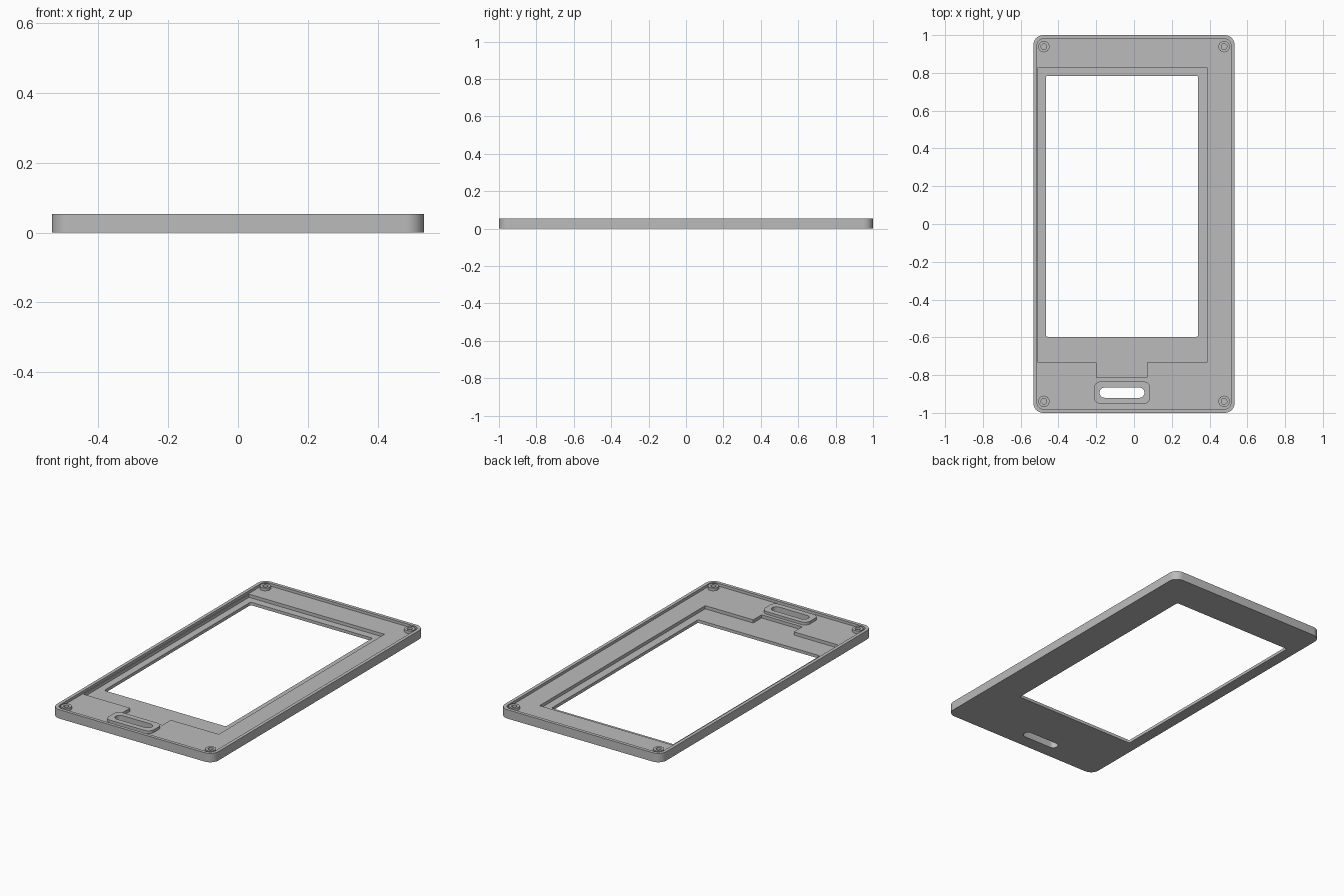
import bpy, bmesh
from math import cos, sin, pi

cube = bpy.data.objects.get("Cube")
if cube:
    bpy.data.objects.remove(cube, do_unlink=True)

TOP, LEDGE, FLOOR = 0.053, 0.037, 0.018   # rim, inner ledge and pocket floor heights

grey = bpy.data.materials.new("plain grey")
grey.use_nodes = True
grey.diffuse_color = (0.5, 0.5, 0.5, 1)
grey.node_tree.nodes["Principled BSDF"].inputs["Base Color"].default_value = (0.5, 0.5, 0.5, 1)


def prism(name, outline, z0, z1):
    """Extrude a counter-clockwise outline between two heights."""
    bm = bmesh.new()
    face = bm.faces.new([bm.verts.new((x, y, z0)) for x, y in outline])
    ext = bmesh.ops.extrude_face_region(bm, geom=[face])
    moved = [g for g in ext["geom"] if isinstance(g, bmesh.types.BMVert)]
    bmesh.ops.translate(bm, verts=moved, vec=(0, 0, z1 - z0))
    bmesh.ops.recalc_face_normals(bm, faces=bm.faces)
    mesh = bpy.data.meshes.new(name)
    bm.to_mesh(mesh)
    bm.free()
    mesh.materials.append(grey)
    obj = bpy.data.objects.new(name, mesh)
    bpy.context.collection.objects.link(obj)
    return obj


def rounded(x0, x1, y0, y1, r, steps=8):
    """Rounded rectangle outline."""
    centres = [(x1 - r, y1 - r), (x0 + r, y1 - r), (x0 + r, y0 + r), (x1 - r, y0 + r)]
    return [(cx + r * cos((q + i / steps) * pi / 2), cy + r * sin((q + i / steps) * pi / 2))
            for q, (cx, cy) in enumerate(centres) for i in range(steps + 1)]


def circle(cx, cy, r, n=32):
    return [(cx + r * cos(2 * pi * i / n), cy + r * sin(2 * pi * i / n)) for i in range(n)]


def combine(target, tool, operation):
    """Apply one boolean and discard its tool."""
    tool.hide_render = True
    mod = target.modifiers.new("shape", "BOOLEAN")
    mod.operation, mod.solver, mod.object = operation, "EXACT", tool
    bpy.context.view_layer.update()
    graph = bpy.context.evaluated_depsgraph_get()
    mesh = bpy.data.meshes.new_from_object(target.evaluated_get(graph))
    target.modifiers.clear()
    target.data = mesh
    bpy.data.objects.remove(tool, do_unlink=True)


# Outer slab with a shallow recess that leaves a thin rim
frame = prism("bezel_frame", rounded(-0.533, 0.533, -1, 1, 0.053), 0, TOP)
combine(frame, prism("recess", rounded(-0.513, 0.513, -0.98, 0.98, 0.033), LEDGE, 0.1), "DIFFERENCE")

# Display pocket with a connector notch on its front edge
pocket = [(-0.508, -0.734), (-0.198, -0.734), (-0.198, -0.813), (0.07, -0.813),
          (0.07, -0.734), (0.387, -0.734), (0.387, 0.829), (-0.508, 0.829)]
combine(frame, prism("pocket", pocket, FLOOR, 0.1), "DIFFERENCE")

# Raised collar around the slot
combine(frame, prism("collar", rounded(-0.212, 0.086, -0.952, -0.834, 0.035), 0.03, TOP), "UNION")

# Screw bosses with blind holes
for sx in (-1, 1):
    for sy in (-1, 1):
        x, y = sx * 0.477, sy * 0.939
        combine(frame, prism("boss", circle(x, y, 0.03), 0.03, TOP), "UNION")
        combine(frame, prism("hole", circle(x, y, 0.015), FLOOR, 0.1), "DIFFERENCE")

# Through openings: display window and slot
combine(frame, prism("window", rounded(-0.466, 0.339, -0.597, 0.784, 0.008, 4), -0.1, 0.1), "DIFFERENCE")
combine(frame, prism("slot", rounded(-0.182, 0.055, -0.92, -0.866, 0.026), -0.1, 0.1), "DIFFERENCE")

# Smooth the rounded walls, keep edges sharp
frame.data.name = "bezel_frame"
bpy.ops.object.select_all(action="DESELECT")
frame.select_set(True)
bpy.context.view_layer.objects.active = frame
bpy.ops.object.shade_smooth_by_angle(angle=pi / 6)
